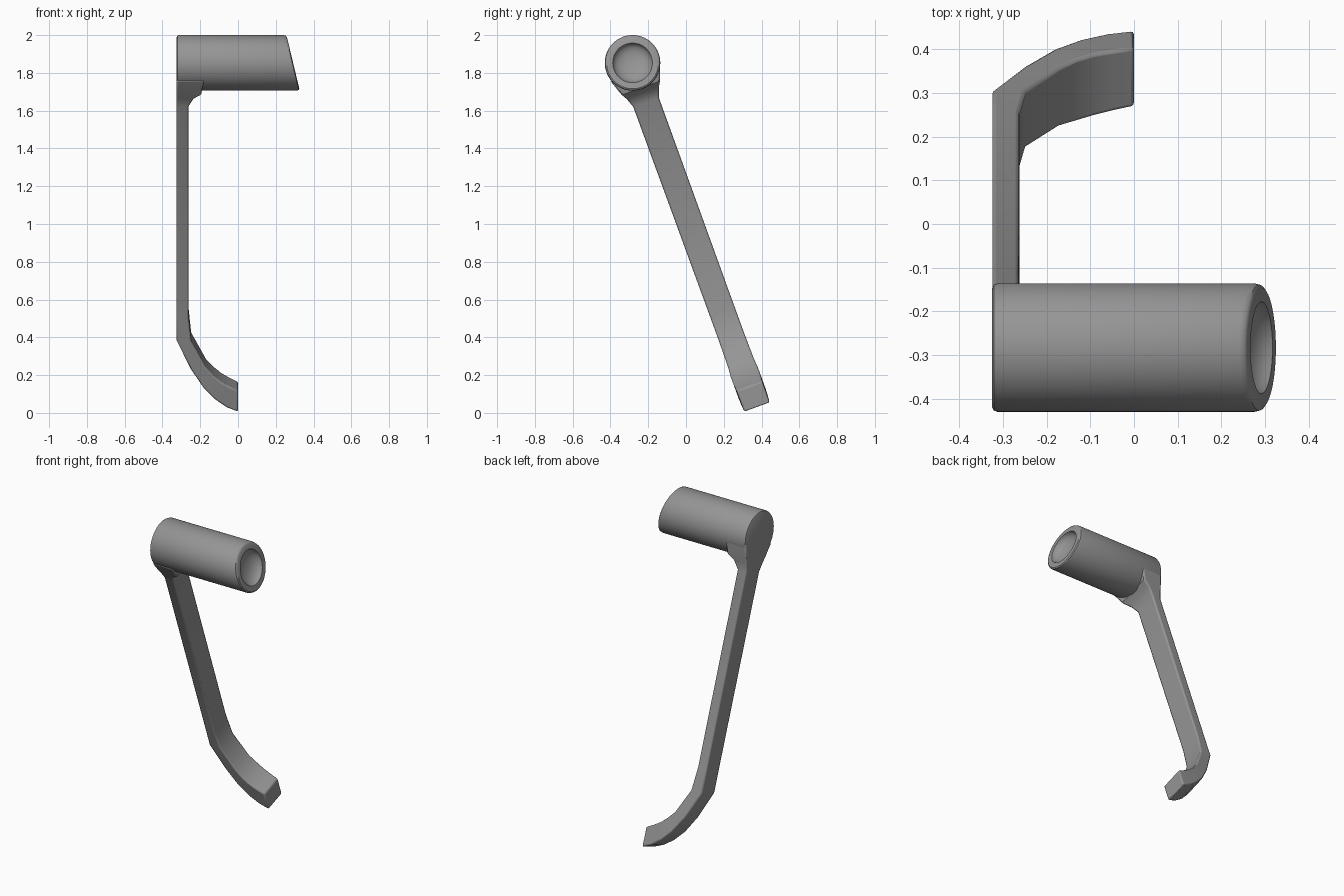
import bpy, bmesh, math

if "Cube" in bpy.data.objects:
    bpy.data.objects.remove(bpy.data.objects["Cube"])

grey = bpy.data.materials.new("mid_grey")
grey.diffuse_color = (0.3, 0.3, 0.3, 1)
grey.use_nodes = True
grey.node_tree.nodes["Principled BSDF"].inputs["Base Color"].default_value = grey.diffuse_color

CY, CZ = -0.283, 1.853          # axis of the barrel
TILT = math.radians(20)         # lean of the arm


def finish(bm, name, angle):
    bmesh.ops.recalc_face_normals(bm, faces=bm.faces)
    me = bpy.data.meshes.new(name)
    bm.to_mesh(me)
    bm.free()
    me.materials.append(grey)
    ob = bpy.data.objects.new(name, me)
    bpy.context.collection.objects.link(ob)
    bpy.context.view_layer.objects.active = ob
    ob.select_set(True)
    bpy.ops.object.shade_smooth_by_angle(angle=math.radians(angle))
    ob.select_set(False)
    return ob


def loft(bm, rings):
    loops = [[bm.verts.new(p) for p in ring] for ring in rings]
    n = len(loops[0])
    for a, b in zip(loops, loops[1:]):
        for i in range(n):
            j = (i + 1) % n
            bm.faces.new((a[i], a[j], b[j], b[i]))
    bm.faces.new(loops[0])
    bm.faces.new(loops[-1])


# barrel: closed at the left, slanted dished mouth at the right
def ring(r, x, slant):
    pts = []
    for i in range(64):
        a = math.tau * i / 64
        z = r * math.sin(a)
        pts.append((x - slant * z, CY + r * math.cos(a), CZ + z))
    return pts


bm = bmesh.new()
loft(bm, [ring(*p) for p in (
    (0.136, -0.325, 0), (0.144, -0.321, 0), (0.147, -0.313, 0),
    (0.147, 0.276, 0.24), (0.144, 0.287, 0.24), (0.137, 0.292, 0.24),
    (0.105, 0.292, 0.24), (0.100, 0.278, 0.24), (0.085, 0.262, 0.24),
    (0.060, 0.250, 0.24), (0.030, 0.244, 0.24), (0.004, 0.242, 0.24))])
finish(bm, "barrel", 35)


# arm: flared root, straight shank, curved hook
def place(x, s, t):
    return (x, CY + s * math.sin(TILT) + t * math.cos(TILT),
            CZ - s * math.cos(TILT) + t * math.sin(TILT))


# outer x, outer distance, inner x, inner distance, half width
sections = [
    (-0.3245, 0.05, -0.18, 0.05, 0.139),
    (-0.3245, 0.13, -0.195, 0.14, 0.108),
    (-0.3245, 0.17, -0.235, 0.17, 0.090),
    (-0.3245, 0.22, -0.262, 0.22, 0.072),
    (-0.3245, 1.40, -0.262, 1.40, 0.070),
    (-0.3245, 1.54, -0.248, 1.54, 0.070),
    (-0.25, 1.70, -0.17, 1.69, 0.072),
    (-0.18, 1.807, -0.13, 1.735, 0.076),
    (-0.12, 1.87, -0.09, 1.77, 0.076),
    (-0.06, 1.914, -0.045, 1.797, 0.074),
    (0.0, 1.94, 0.0, 1.82, 0.072),
]
bm = bmesh.new()
loft(bm, [[place(xo, so, -w - 0.004), place(xo, so, w - 0.004),
           place(xi, si, w - 0.004), place(xi, si, -w - 0.004)]
          for xo, so, xi, si, w in sections])
arm = finish(bm, "arm", 40)
bev = arm.modifiers.new("soft_edges", 'BEVEL')
bev.width = 0.008
bev.segments = 2
bev.limit_method = 'ANGLE'
bev.angle_limit = math.radians(50)
